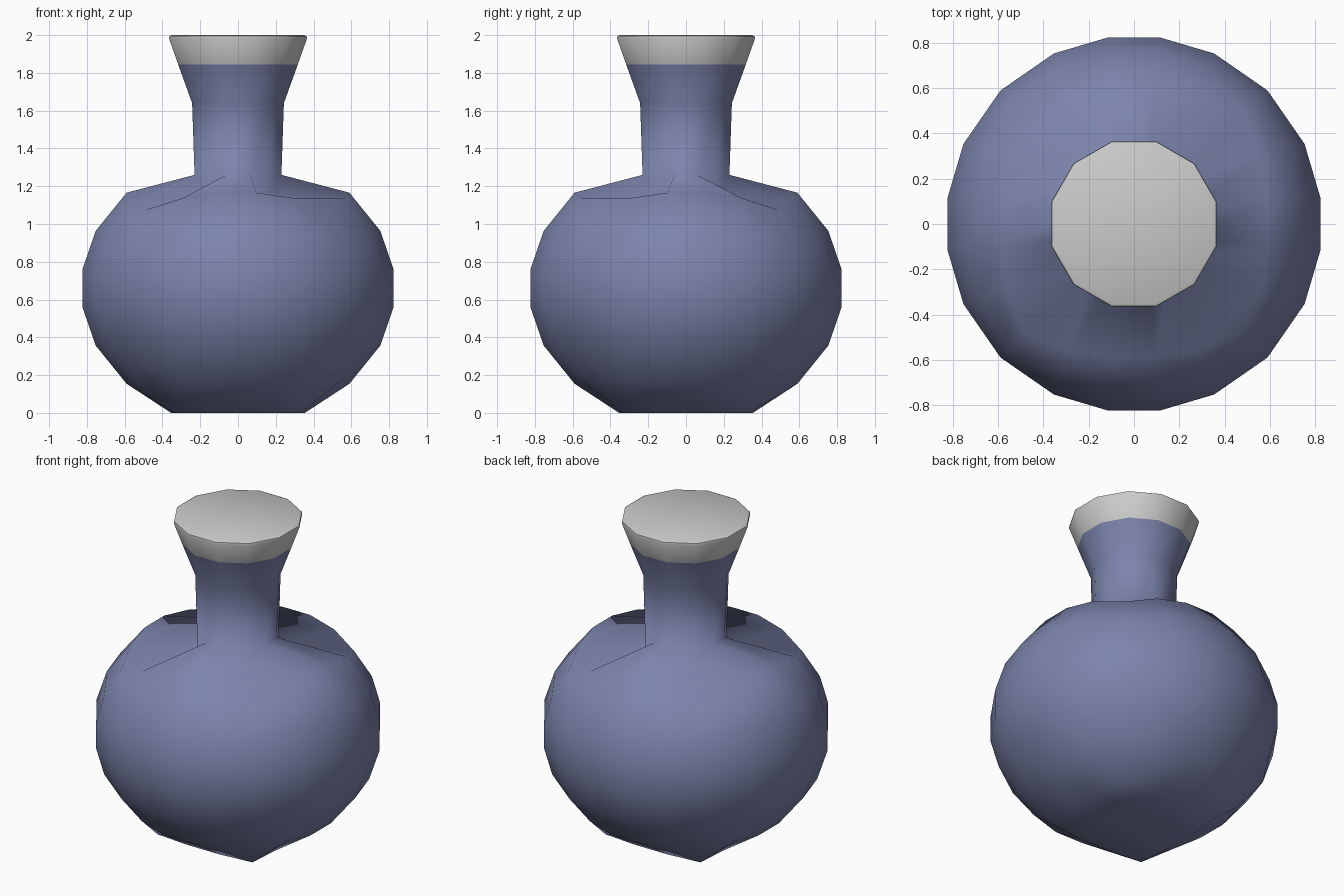
import bpy, bmesh, math

if "Cube" in bpy.data.objects:
    bpy.data.objects.remove(bpy.data.objects["Cube"])

RX, RZ, ZC = 0.84, 0.72, 0.66


def finish(bm, name, material=None):
    bmesh.ops.recalc_face_normals(bm, faces=bm.faces)
    for f in bm.faces:
        f.smooth = True
    mesh = bpy.data.meshes.new(name)
    bm.to_mesh(mesh)
    bm.free()
    obj = bpy.data.objects.new(name, mesh)
    bpy.context.collection.objects.link(obj)
    if material:
        mesh.materials.append(material)
    return obj


def spherify(x, y, z):
    # even cube-to-sphere mapping
    def axis(a, b, c):
        return a * math.sqrt(1 - b * b / 2 - c * c / 2 + b * b * c * c / 3)
    return RX * axis(x, y, z), RX * axis(y, z, x), ZC + RZ * axis(z, x, y)


def extrude_rim(bm, edges, r, z):
    # extend an open 12-sided rim to a new radius and height
    geom = bmesh.ops.extrude_edge_only(bm, edges=edges)["geom"]
    for v in geom:
        if isinstance(v, bmesh.types.BMVert):
            a = math.atan2(v.co.y, v.co.x)
            v.co = (r * math.cos(a), r * math.sin(a), z)
    return [e for e in geom if isinstance(e, bmesh.types.BMEdge)]


blue = bpy.data.materials.new("blue_glaze")
blue.diffuse_color = (0.2, 0.23, 0.41, 1)
blue.use_nodes = True
blue.node_tree.nodes["Principled BSDF"].inputs["Base Color"].default_value = blue.diffuse_color

# Flask body: rounded grid cube with a flat foot
bm = bmesh.new()
bmesh.ops.create_cube(bm, size=2)
bmesh.ops.subdivide_edges(bm, edges=bm.edges[:], cuts=4, use_grid_fill=True)
opening = []
for f in bm.faces:
    c = f.calc_center_median()
    if c.z > 0.99 and max(abs(c.x), abs(c.y)) < 0.5:
        opening.append(f)
bmesh.ops.delete(bm, geom=opening, context='FACES')
for v in bm.verts:
    x, y, z = v.co
    inner = max(abs(x), abs(y)) < 0.7
    v.co = spherify(x, y, z)
    if inner and z < -0.99:
        v.co.z = 0
    elif inner and z > 0.99:
        # shoulder opening becomes a 12-sided ring, lower at the diagonals
        a = math.radians(15 + 30 * round((math.degrees(math.atan2(y, x)) - 15) / 30))
        diagonal = abs(abs(x) - abs(y)) < 0.1
        v.co = (0.238 * math.cos(a), 0.238 * math.sin(a), 1.165 if diagonal else 1.26)

# Neck: flared upward from the shoulder
rim = [e for e in bm.edges if e.is_boundary]
for r, z in ((0.2515, 1.64), (0.328, 1.845)):
    rim = extrude_rim(bm, rim, r, z)
finish(bm, "flask_body", blue)

# Stopper: flared 12-sided cap with a small bevel
bm = bmesh.new()
ring = [bm.verts.new((0.328 * math.cos(math.radians(15 + 30 * i)),
                      0.328 * math.sin(math.radians(15 + 30 * i)), 1.845)) for i in range(12)]
rim = [bm.edges.new((ring[i], ring[(i + 1) % 12])) for i in range(12)]
for r, z in ((0.378, 1.982), (0.376, 1.994), (0.364, 2.0)):
    rim = extrude_rim(bm, rim, r, z)
bmesh.ops.contextual_create(bm, geom=rim)
cap = finish(bm, "stopper")
bpy.ops.object.select_all(action='DESELECT')
cap.select_set(True)
bpy.context.view_layer.objects.active = cap
bpy.ops.object.shade_smooth_by_angle(angle=math.radians(50))
